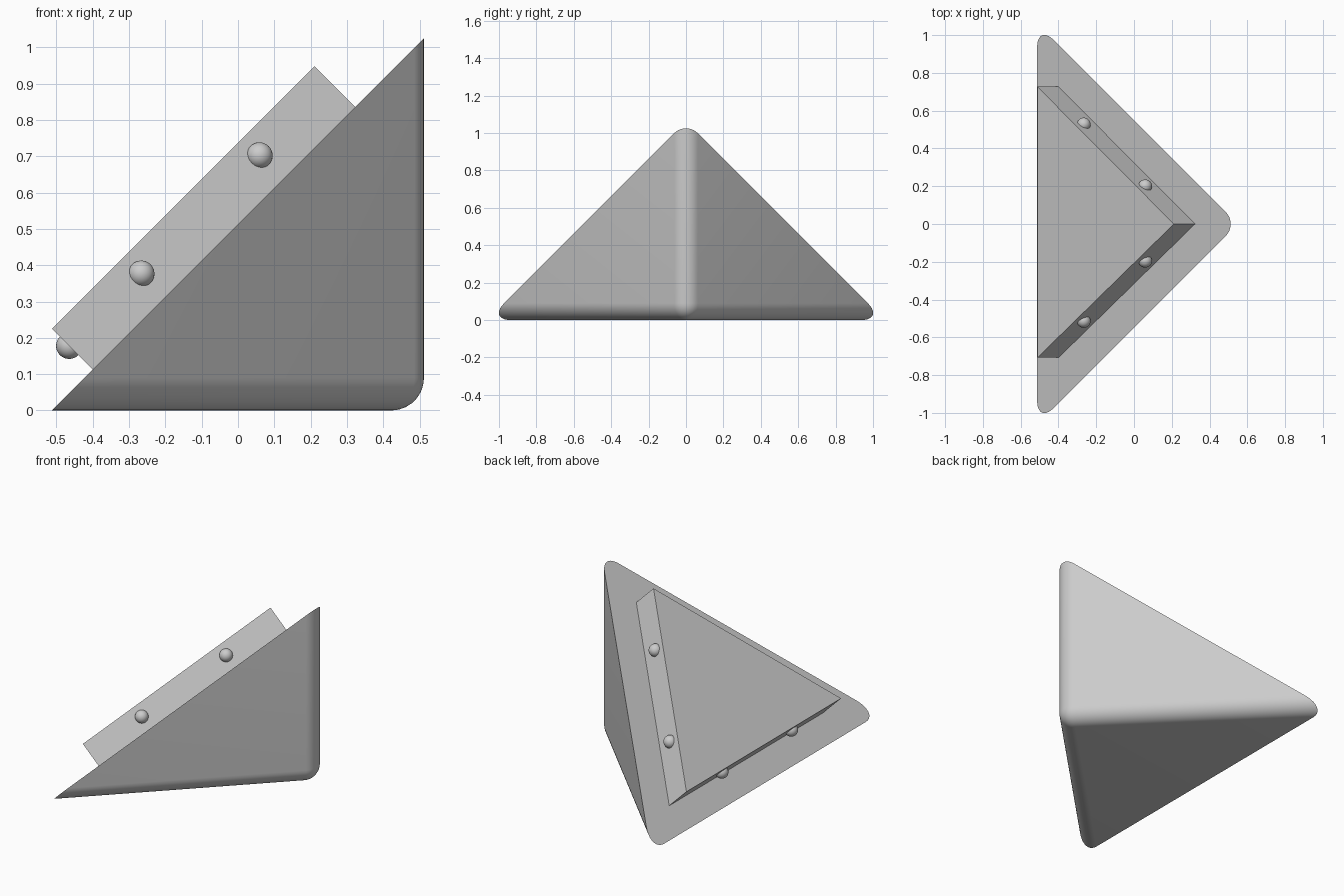
import bpy
import bmesh
from math import radians
from mathutils import Matrix, Vector

cube = bpy.data.objects.get("Cube")
if cube:
    bpy.data.objects.remove(cube, do_unlink=True)

grey = bpy.data.materials.new("light_grey")
grey.use_nodes = True
grey.diffuse_color = (0.6, 0.6, 0.6, 1)
grey.node_tree.nodes["Principled BSDF"].inputs["Base Color"].default_value = grey.diffuse_color


def finish(bm, name, smooth=True):
    """Turn a bmesh into a named, coloured object."""
    bmesh.ops.recalc_face_normals(bm, faces=bm.faces)
    mesh = bpy.data.meshes.new(name)
    bm.to_mesh(mesh)
    bm.free()
    mesh.materials.append(grey)
    ob = bpy.data.objects.new(name, mesh)
    bpy.context.collection.objects.link(ob)
    if smooth:
        bpy.ops.object.select_all(action='DESELECT')
        ob.select_set(True)
        bpy.context.view_layer.objects.active = ob
        bpy.ops.object.shade_smooth_by_angle(angle=radians(30))
    return ob


CUT = 0.513                      # sloping cut plane: z = x + CUT
RADIUS = 0.09
CORNER = 0.512 + 0.414 * RADIUS  # sharp corner before rounding

# Corner body: a rounded block corner, sliced by the sloping plane
bm = bmesh.new()
bmesh.ops.create_cube(bm, size=3, matrix=Matrix.Translation((1.5, 1.5, 1.5)))
corner = min(bm.verts, key=lambda v: v.co.length)
bmesh.ops.bevel(bm, geom=list(corner.link_edges), offset=RADIUS, segments=10,
                profile=0.5, affect='EDGES', clamp_overlap=True)
bm.transform(Matrix.Translation((CORNER, 0, 0)) @ Matrix.Rotation(radians(135), 4, 'Z'))
cut = bmesh.ops.bisect_plane(bm, geom=bm.verts[:] + bm.edges[:] + bm.faces[:],
                             plane_co=(-CUT, 0, 0), plane_no=(-1, 0, 1), clear_outer=True)
rim = [e for e in cut["geom_cut"] if isinstance(e, bmesh.types.BMEdge)]
bmesh.ops.holes_fill(bm, edges=rim, sides=0)
finish(bm, "corner_body")

# Triangular plug standing on the sloping face
RISE = Vector((-0.112, 0, 0.112))
base = [Vector((x, y, x + CUT)) for x, y in ((0.323, 0), (-0.4, 0.727), (-0.4, -0.708))]
bm = bmesh.new()
low = [bm.verts.new(p) for p in base]
top = [bm.verts.new(p + RISE) for p in base]
bm.faces.new(low)
bm.faces.new(top)
for i in range(3):
    j = (i + 1) % 3
    bm.faces.new((low[i], low[j], top[j], top[i]))
finish(bm, "triangular_plug", smooth=False)

# Two round catches half sunk in each side of the plug
for i, side in enumerate(("back", "lower", "front")):
    a, b = base[i], base[(i + 1) % 3]
    for n, t in enumerate((0.275, 0.725)):
        bm = bmesh.new()
        spot = a.lerp(b, t) + RISE * 0.58
        bmesh.ops.create_uvsphere(bm, u_segments=32, v_segments=16, radius=0.036,
                                  matrix=Matrix.Translation(spot))
        finish(bm, f"{side}_catch_{n + 1}")
